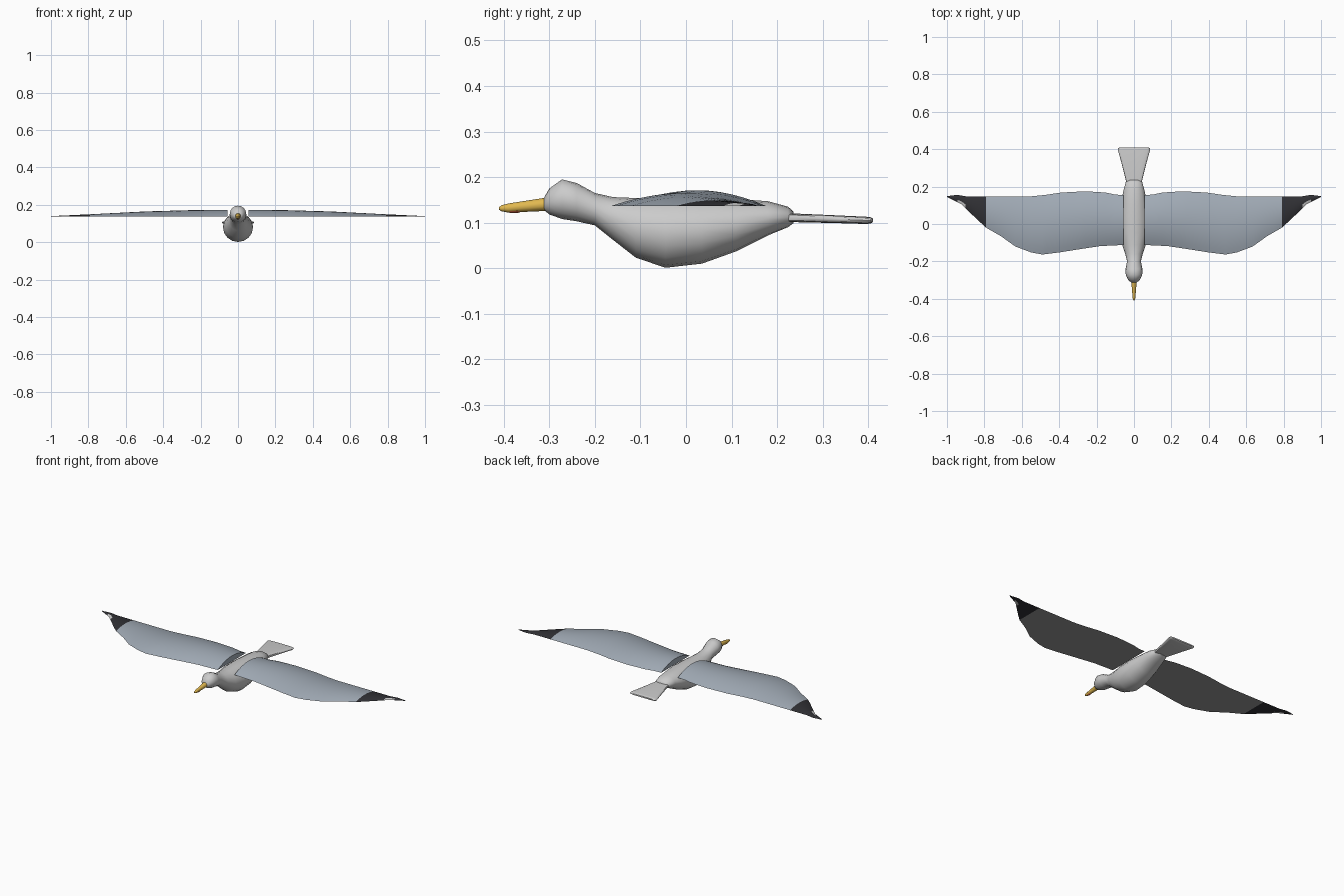
import bpy, bmesh, math

if "Cube" in bpy.data.objects:
    bpy.data.objects.remove(bpy.data.objects["Cube"])


def material(name, rgb):
    m = bpy.data.materials.new(name)
    m.diffuse_color = (*rgb, 1)
    m.use_nodes = True
    m.node_tree.nodes["Principled BSDF"].inputs["Base Color"].default_value = m.diffuse_color
    return m


def finish(name, bm, mats=(), angle=50):
    bmesh.ops.recalc_face_normals(bm, faces=bm.faces)
    me = bpy.data.meshes.new(name)
    bm.to_mesh(me)
    bm.free()
    for m in mats:
        me.materials.append(m)
    ob = bpy.data.objects.new(name, me)
    bpy.context.collection.objects.link(ob)
    bpy.ops.object.select_all(action='DESELECT')
    ob.select_set(True)
    bpy.context.view_layer.objects.active = ob
    bpy.ops.object.shade_smooth_by_angle(angle=math.radians(angle))
    return ob


def loft(name, rings, sides=14, power=1.0, mats=(), angle=50):
    """Rings are (y, half width, bottom z, top z)."""
    def bend(v):
        return math.copysign(abs(v) ** power, v)
    bm = bmesh.new()
    loops = []
    for y, w, lo, hi in rings:
        loop = []
        for i in range(sides):
            a = 2 * math.pi * i / sides
            loop.append(bm.verts.new((w * bend(math.sin(a)), y,
                                      (lo + hi) / 2 + (hi - lo) / 2 * bend(math.cos(a)))))
        loops.append(loop)
    for a, b in zip(loops, loops[1:]):
        for i in range(sides):
            j = (i + 1) % sides
            bm.faces.new((a[i], a[j], b[j], b[i]))
    bm.faces.new(loops[0])
    bm.faces.new(loops[-1])
    return finish(name, bm, mats, angle)


def interp(table, x):
    for (x0, y0), (x1, y1) in zip(table, table[1:]):
        if x <= x1:
            return y0 + (y1 - y0) * (x - x0) / (x1 - x0)
    return table[-1][1]


slate = material("slate", (0.36, 0.41, 0.47))
black = material("black", (0.03, 0.03, 0.035))
under = material("under_grey", (0.3, 0.3, 0.3))
white = material("white", (0.8, 0.8, 0.8))
yellow = material("yellow", (0.75, 0.48, 0.08))
red = material("red", (0.6, 0.12, 0.05))

# Body, neck and head
loft("body", [
    (-0.312, 0.016, 0.128, 0.154), (-0.300, 0.030, 0.118, 0.175),
    (-0.272, 0.044, 0.108, 0.195), (-0.240, 0.045, 0.103, 0.187),
    (-0.200, 0.037, 0.094, 0.165), (-0.160, 0.047, 0.062, 0.156),
    (-0.110, 0.064, 0.023, 0.154), (-0.045, 0.080, 0.001, 0.156),
    (0.035, 0.080, 0.010, 0.156), (0.110, 0.070, 0.037, 0.152),
    (0.180, 0.056, 0.072, 0.147), (0.224, 0.044, 0.090, 0.135),
    (0.236, 0.026, 0.099, 0.124)], 16)

# Beak with a red spot on the lower tip
loft("beak", [
    (-0.300, 0.016, 0.126, 0.156), (-0.345, 0.012, 0.124, 0.149),
    (-0.390, 0.008, 0.122, 0.142), (-0.405, 0.006, 0.125, 0.138),
    (-0.410, 0.002, 0.128, 0.134)], 10, mats=[yellow])
loft("beak_spot", [
    (-0.360, 0.002, 0.124, 0.127), (-0.370, 0.007, 0.121, 0.130),
    (-0.385, 0.006, 0.121, 0.129), (-0.392, 0.002, 0.123, 0.127)], 8, mats=[red])

# Flared flat tail
loft("tail", [
    (0.175, 0.030, 0.103, 0.119), (0.240, 0.045, 0.101, 0.120),
    (0.330, 0.068, 0.099, 0.116), (0.395, 0.086, 0.097, 0.113),
    (0.405, 0.085, 0.098, 0.112), (0.410, 0.074, 0.101, 0.109)], 16, 0.5)

# Wing: flat underside, arched top, mirrored
front = [(0.055, -0.112), (0.18, -0.118), (0.286, -0.134), (0.40, -0.152),
         (0.49, -0.163), (0.55, -0.152), (0.635, -0.12), (0.71, -0.066),
         (0.79, -0.02), (0.83, 0.016), (0.925, 0.107), (1.0, 0.145)]
back = [(0.055, 0.155), (0.10, 0.157), (0.15, 0.168), (0.26, 0.175),
        (0.39, 0.168), (0.47, 0.156), (0.55, 0.148), (0.90, 0.148),
        (0.945, 0.156), (1.0, 0.149)]
rise = [(0.055, 0.034), (0.25, 0.034), (0.5, 0.027), (0.75, 0.014), (1.0, 0.002)]
stations = sorted({x for x, _ in front + back} | {0.33, 0.595, 0.67, 0.75, 0.875, 0.965})
STEPS, FLOOR = 12, 0.137
bm = bmesh.new()
top, bottom = [], []
for x in stations:
    f, b, h = interp(front, x), interp(back, x), interp(rise, x)
    arc = [bm.verts.new((x, f + (b - f) * i / STEPS,
                         FLOOR + h * 4 * (i / STEPS) * (1 - i / STEPS)))
           for i in range(STEPS + 1)]
    flat = [bm.verts.new((x, v.co.y, FLOOR)) for v in arc[1:-1]]
    top.append(arc)
    bottom.append([arc[0]] + flat + [arc[-1]])
for k, rows in enumerate((top, bottom)):
    for s, (a, b) in enumerate(zip(rows, rows[1:])):
        mid = (stations[s] + stations[s + 1]) / 2
        for i in range(STEPS):
            face = bm.faces.new((a[i], a[i + 1], b[i + 1], b[i]))
            face.material_index = 1 if mid > 0.8 else (2 if k else 0)
            if 0.9 < mid < 0.95 and i < 4:
                face.material_index = 3
for end in (0, -1):
    bm.faces.new(top[end] + bottom[end][-2:0:-1])
wing = finish("wings", bm, [slate, black, under, white], 20)
wing.modifiers.new("mirror", 'MIRROR').use_mirror_merge = False
